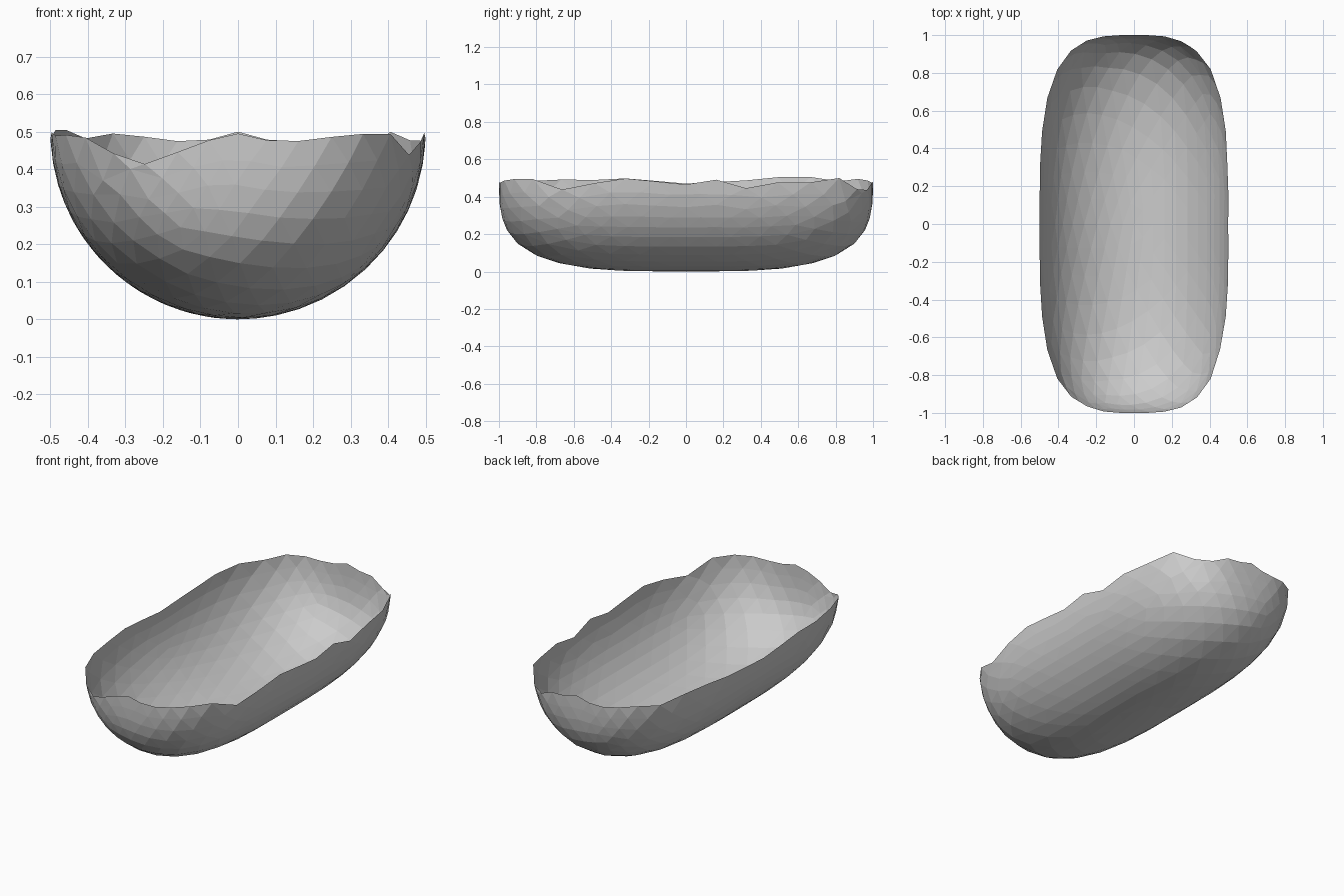
import bpy, bmesh, math
from mathutils import Vector

if "Cube" in bpy.data.objects:
    bpy.data.objects.remove(bpy.data.objects["Cube"])

N = 3.4            # squareness of the hull ends
R = 0.5            # radius of the round cross-section


def on_hull(p):
    """Push a point radially onto the stretched barrel surface (centre at origin)."""
    f = (math.hypot(p.x, p.z) / R) ** N + abs(p.y) ** N
    return p * f ** (-1 / N)


def other(v):
    return max(0.0, 1 - abs(v) ** N) ** (1 / N)


# Broken rim: heights along each side (y for the long sides, x for the ends)
right = [(-.8, .485), (-.67, .437), (-.35, .5), (0, .465), (.19, .495), (.35, .435),
         (.52, .485), (.7, .475), (.82, .5), (.89, .40), (.95, .5)]
back = [(.26, .43), (.18, .475), (.11, .47), (0, .5), (-.11, .47), (-.22, .48), (-.31, .5), (-.4, .48)]
left = [(.63, .51), (.5, .505), (.3, .485), (0, .47), (-.35, .5), (-.55, .485), (-.8, .5)]
front = [(-.35, .40), (-.31, .5), (-.26, .41), (-.18, .437), (-.11, .47), (0, .495),
         (.11, .47), (.18, .477), (.28, .49), (.4, .5)]
rim = [(math.atan2(y, other(y)), h) for y, h in right]
rim += [(math.atan2(y, -other(y)), h) for y, h in left]
rim += [(math.atan2(other(2 * x), 2 * x), h) for x, h in back]
rim += [(math.atan2(-other(2 * x), 2 * x), h) for x, h in front]
rim.sort()
rim = [(rim[-1][0] - math.tau, rim[-1][1])] + rim + [(rim[0][0] + math.tau, rim[0][1])]


def rim_height(a):
    for (a0, h0), (a1, h1) in zip(rim, rim[1:]):
        if a0 <= a <= a1:
            return h0 + (h1 - h0) * (a - a0) / max(a1 - a0, 1e-6)
    return R


# Open hull: lower half of a faceted ball, stretched, with a ragged rim
bm = bmesh.new()
bmesh.ops.create_icosphere(bm, subdivisions=4, radius=1)
bmesh.ops.bisect_plane(bm, geom=bm.verts[:] + bm.edges[:] + bm.faces[:], dist=1e-4,
                       plane_co=(0, 0, 0), plane_no=(0, 0, 1), clear_outer=True)
for v in bm.verts:
    p = on_hull(Vector((v.co.x * R, v.co.y, v.co.z * R)))
    weight = max(0.0, 1 + p.z / 0.28)
    p.z += (rim_height(math.atan2(p.y, 2 * p.x)) - R) * weight
    v.co = on_hull(p) + Vector((0, 0, R))
bmesh.ops.triangulate(bm, faces=bm.faces[:])
bmesh.ops.recalc_face_normals(bm, faces=bm.faces[:])

mesh = bpy.data.meshes.new("hull_shell")
bm.to_mesh(mesh)
bm.free()
bpy.context.collection.objects.link(bpy.data.objects.new("hull_shell", mesh))
